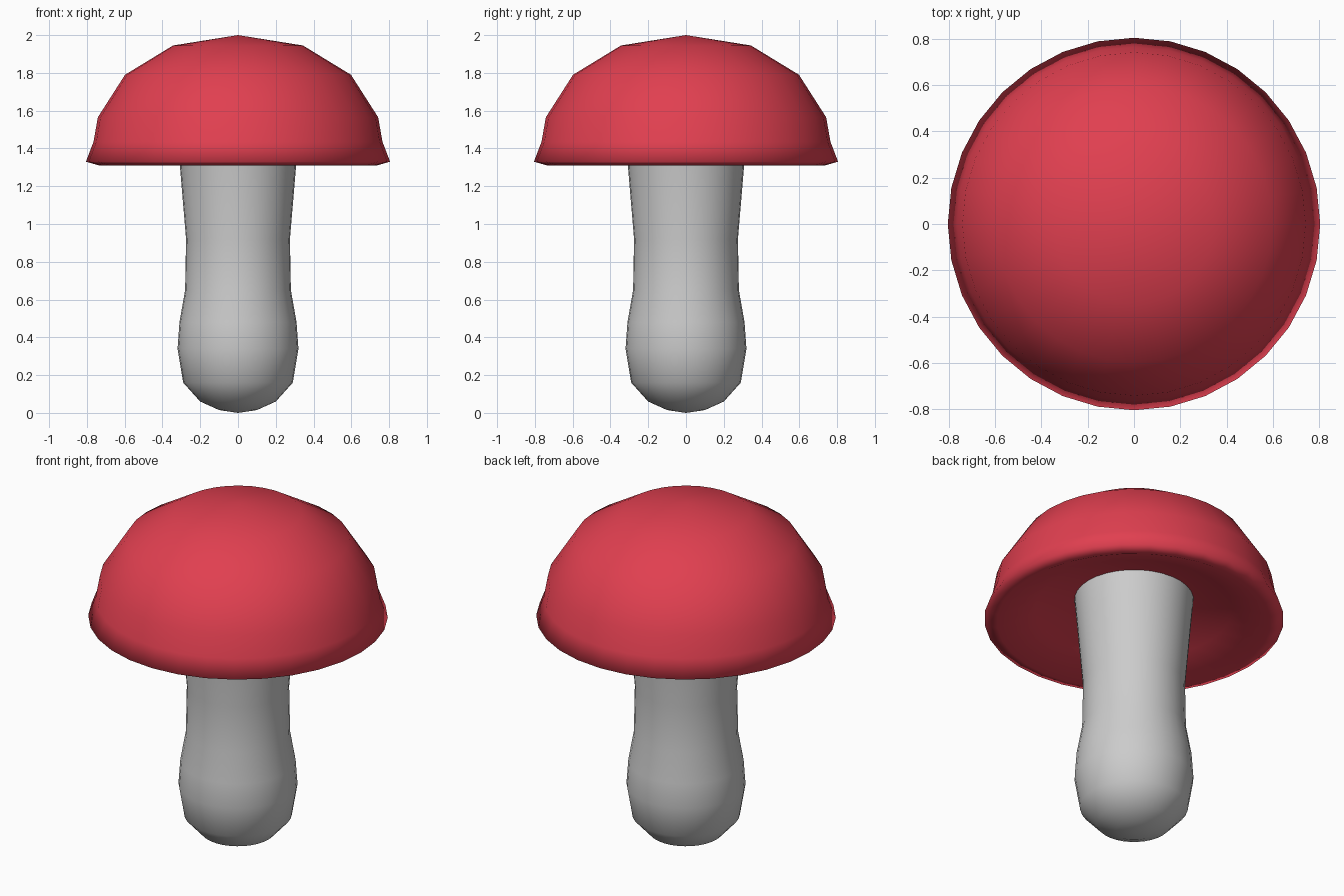
import bpy, bmesh
from math import cos, sin, tau

if "Cube" in bpy.data.objects:
    bpy.data.objects.remove(bpy.data.objects["Cube"])

SIDES = 32


def lathe(name, profile):
    """Revolve (radius, z) points around z; a zero radius makes a pole."""
    bm = bmesh.new()
    rings = []
    for r, z in profile:
        n = 1 if r == 0 else SIDES
        rings.append([bm.verts.new((r * cos(tau * i / SIDES), r * sin(tau * i / SIDES), z))
                      for i in range(n)])
    for a, b in zip(rings, rings[1:]):
        for i in range(SIDES):
            j = (i + 1) % SIDES
            corners = [a[i % len(a)], a[j % len(a)], b[j % len(b)], b[i % len(b)]]
            bm.faces.new(list(dict.fromkeys(corners)))
    bmesh.ops.recalc_face_normals(bm, faces=bm.faces)
    mesh = bpy.data.meshes.new(name)
    bm.to_mesh(mesh)
    bm.free()
    mesh.shade_smooth()
    obj = bpy.data.objects.new(name, mesh)
    bpy.context.collection.objects.link(obj)
    return obj


# Stem: rounded foot, slight bulge, narrow waist, flared into the cap
lathe("stem", [(0, 0), (0.10, 0.015), (0.20, 0.06), (0.29, 0.16), (0.32, 0.34),
               (0.31, 0.48), (0.28, 0.65), (0.275, 0.92), (0.307, 1.30),
               (0.32, 1.45), (0.32, 1.48), (0, 1.48)])

# Cap: dome, flared lip and shallow hollow underneath
cap = lathe("cap", [(0, 2.0), (0.344, 1.945), (0.598, 1.79), (0.742, 1.565),
                    (0.765, 1.435), (0.805, 1.33), (0.735, 1.31),
                    (0.53, 1.39), (0.32, 1.45), (0, 1.49)])
red = bpy.data.materials.new("cap_red")
red.diffuse_color = (0.75, 0.05, 0.08, 1)
red.use_nodes = True
red.node_tree.nodes["Principled BSDF"].inputs["Base Color"].default_value = red.diffuse_color
cap.data.materials.append(red)
